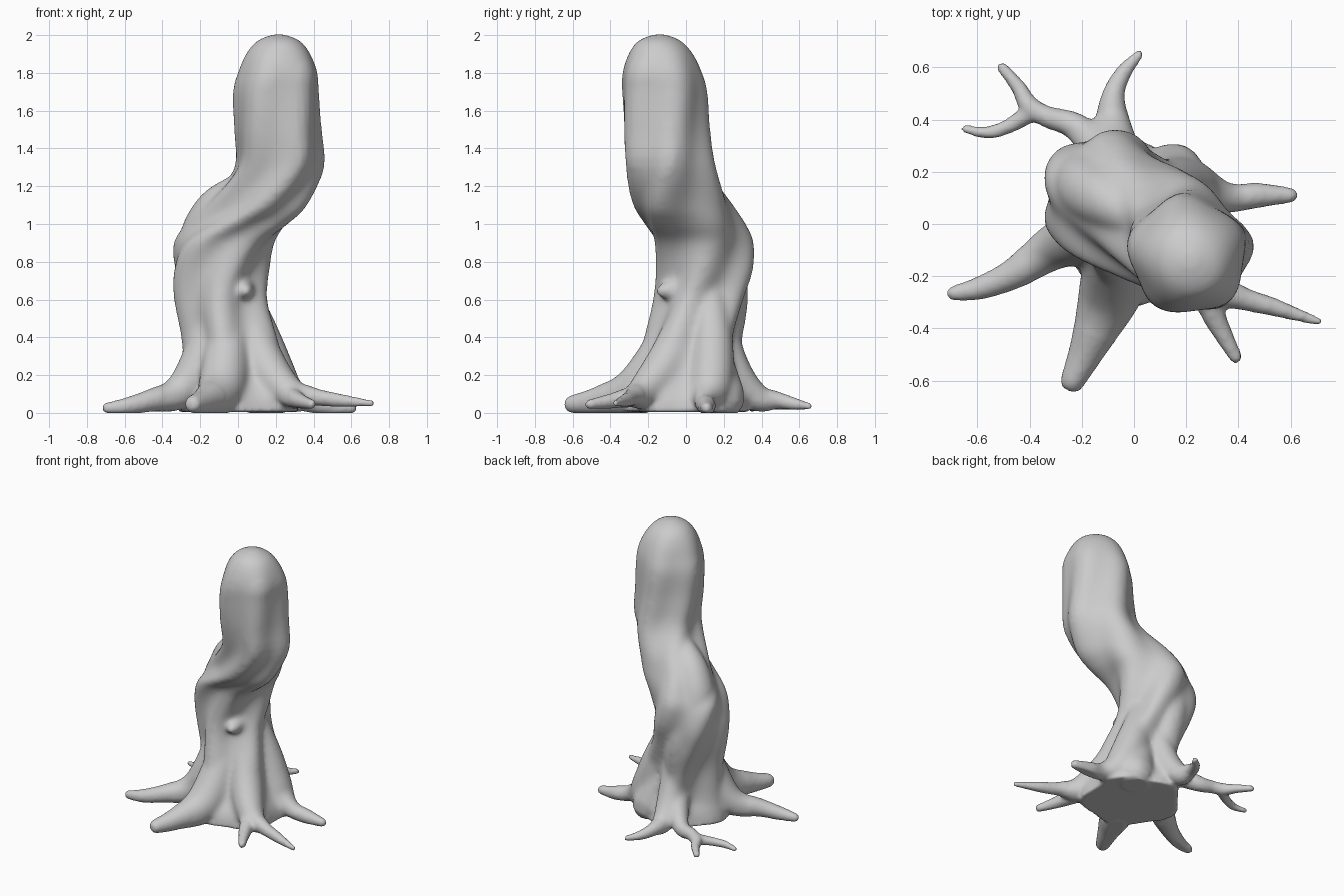
import bpy, bmesh
from math import sin, cos, pi, radians
from mathutils import Vector

bm = bmesh.new()


def smooth_path(pts, steps):
    """Catmull-Rom through tuples of any length."""
    out = []
    for i in range(len(pts) - 1):
        p0, p1, p2, p3 = (Vector(pts[min(max(i + k, 0), len(pts) - 1)]) for k in (-1, 0, 1, 2))
        for s in range(steps):
            t = s / steps
            out.append(0.5 * (2 * p1 + (p2 - p0) * t + (2 * p0 - 5 * p1 + 4 * p2 - p3) * t * t
                              + (3 * p1 - p0 - 3 * p2 + p3) * t ** 3))
    return out + [Vector(pts[-1])]


def loft(rings):
    rows = [[bm.verts.new(co) for co in ring] for ring in rings]
    n = len(rows[0])
    for a, b in zip(rows, rows[1:]):
        for i in range(n):
            j = (i + 1) % n
            bm.faces.new((a[i], a[j], b[j], b[i]))
    bm.faces.new(rows[0][::-1])
    bm.faces.new(rows[-1])


def limb(*pts):
    """Round tapering limb through (x, y, z, radius) points, with a rounded tip."""
    path = smooth_path(pts, 5)
    end = (path[-1] - path[-2]).to_3d().normalized()
    r_end = path[-1][3]
    tip = path[-1].to_3d()
    for f, r in ((0.5, 0.85), (0.85, 0.5)):
        path.append(Vector((*(tip + end * r_end * f), r_end * r)))
    rings = []
    u = Vector((0.31, 0.83, 0.46))
    for i, p in enumerate(path):
        d = (path[min(i + 1, len(path) - 1)] - path[max(i - 1, 0)]).to_3d().normalized()
        u = (u - d * u.dot(d)).normalized()  # carry the frame along without twist
        v = d.cross(u)
        rings.append([p.to_3d() + (u * cos(k * pi / 8) + v * sin(k * pi / 8)) * p[3]
                      for k in range(16)])
    loft(rings)


# Trunk: z, centre x, centre y, half-width along / across the lean, lobe depth, twist
trunk = [
    (0.02, 0.02, 0.00, .33, .32, .06, 105), (0.1, 0.02, 0.0, .32, .31, .08, 105),
    (0.2, 0.01, 0.01, .285, .275, .12, 105),
    (0.4, -0.03, 0.04, .25, .25, .13, 112), (0.6, -0.09, 0.08, .24, .24, .11, 125),
    (0.75, -0.10, 0.10, .255, .25, .09, 140), (0.9, -0.075, 0.085, .275, .25, .08, 160),
    (1.0, 0.01, 0.04, .295, .235, .08, 178), (1.1, 0.095, -0.01, .30, .22, .08, 195),
    (1.3, 0.21, -0.08, .25, .22, .075, 220), (1.5, 0.21, -0.11, .235, .225, .065, 232),
    (1.7, 0.205, -0.12, .23, .225, .055, 240), (1.8, .215, -.13, .215, .21, .04, 243),
    (1.9, .215, -.135, .175, .17, .02, 245), (1.97, .215, -.14, .12, .11, 0, 246),
    (2.005, .215, -.14, .03, .03, 0, 246),
]
rings = []
for z, cx, cy, a, b, amp, tw in smooth_path(trunk, 4):
    ring = []
    for k in range(40):
        t = 2 * pi * k / 40
        f = 1 + amp * (cos(5 * (t - radians(tw))) - 0.3)
        p, q = a * f * cos(t + pi / 4), b * f * sin(t + pi / 4)
        ring.append((cx + (p + q) * 0.7071, cy + (q - p) * 0.7071, z))
    rings.append(ring)
loft(rings)

# Strand folded up the back left, and the small knot at the front
limb((-.06, .18, .25, .08), (-.12, .22, .6, .11), (-.19, .16, .88, .125),
     (-.12, .10, 1.07, .115), (-.01, .03, 1.19, .075))
limb((.03, -.05, .66, .06), (.04, -.125, .65, .04))

# Roots, running down the trunk and out over the ground
limb((-.12, .02, .62, .08), (-.19, -.04, .3, .11), (-.31, -.09, .125, .09),
     (-.46, -.19, .08, .06), (-.59, -.245, .05, .045), (-.69, -.265, .04, .03))
limb((-.04, .03, .66, .08), (-.06, -.11, .35, .12), (-.09, -.26, .14, .125),
     (-.17, -.46, .08, .075), (-.235, -.60, .06, .048))
limb((.04, .03, .62, .07), (.13, -.09, .3, .11), (.26, -.22, .13, .09),
     (.40, -.28, .10, .048), (.54, -.32, .08, .035), (.71, -.375, .065, .016))
limb((.26, -.24, .11, .065), (.32, -.38, .08, .042), (.39, -.51, .06, .026))
limb((.01, .12, .72, .07), (.12, .14, .4, .11), (.22, .13, .16, .115),
     (.36, .10, .08, .06), (.48, .11, .05, .048), (.60, .11, .04, .03))
limb((-.05, .16, .55, .08), (-.06, .25, .25, .09), (-.08, .37, .1, .075),
     (-.08, .49, .08, .045), (-.04, .58, .06, .032), (.02, .65, .05, .019))
limb((-.09, .24, .2, .09), (-.22, .37, .09, .055), (-.33, .41, .08, .042), (-.40, .45, .07, .04),
     (-.44, .52, .06, .03), (-.505, .60, .05, .022))
limb((-.38, .44, .07, .04), (-.47, .38, .055, .03), (-.56, .35, .045, .025), (-.65, .365, .04, .016))
limb((.05, .12, .4, .09), (.15, .19, .1, .125))

bmesh.ops.recalc_face_normals(bm, faces=bm.faces)
mesh = bpy.data.meshes.new("tree_trunk")
bm.to_mesh(mesh)
bm.free()
tree = bpy.data.objects.new("tree_trunk", mesh)
bpy.context.collection.objects.link(tree)
bpy.context.view_layer.objects.active = tree
tree.select_set(True)

# Fuse trunk and roots into one skin
remesh = tree.modifiers.new("fuse", 'REMESH')
remesh.mode = 'VOXEL'
remesh.voxel_size = 0.013
bpy.ops.object.modifier_apply(modifier="fuse")

# Soften the trunk strongly, the thin roots only lightly
body = tree.vertex_groups.new(name="body")
body.add([v.index for v in tree.data.vertices
          if v.co.z > 0.08 and v.co.xy.length < 0.45], 1, 'REPLACE')
for name, group, count in (("soften_trunk", "body", 25), ("soften_all", "", 4)):
    soft = tree.modifiers.new(name, 'SMOOTH')
    soft.factor = 0.5
    soft.iterations = count
    soft.vertex_group = group
    bpy.ops.object.modifier_apply(modifier=name)

# Flat underside
for v in tree.data.vertices:
    v.co.z = max(v.co.z, 0.015)
    v.co.z -= 0.015 * max(0, 1 - v.co.z)
bpy.ops.object.shade_smooth()
